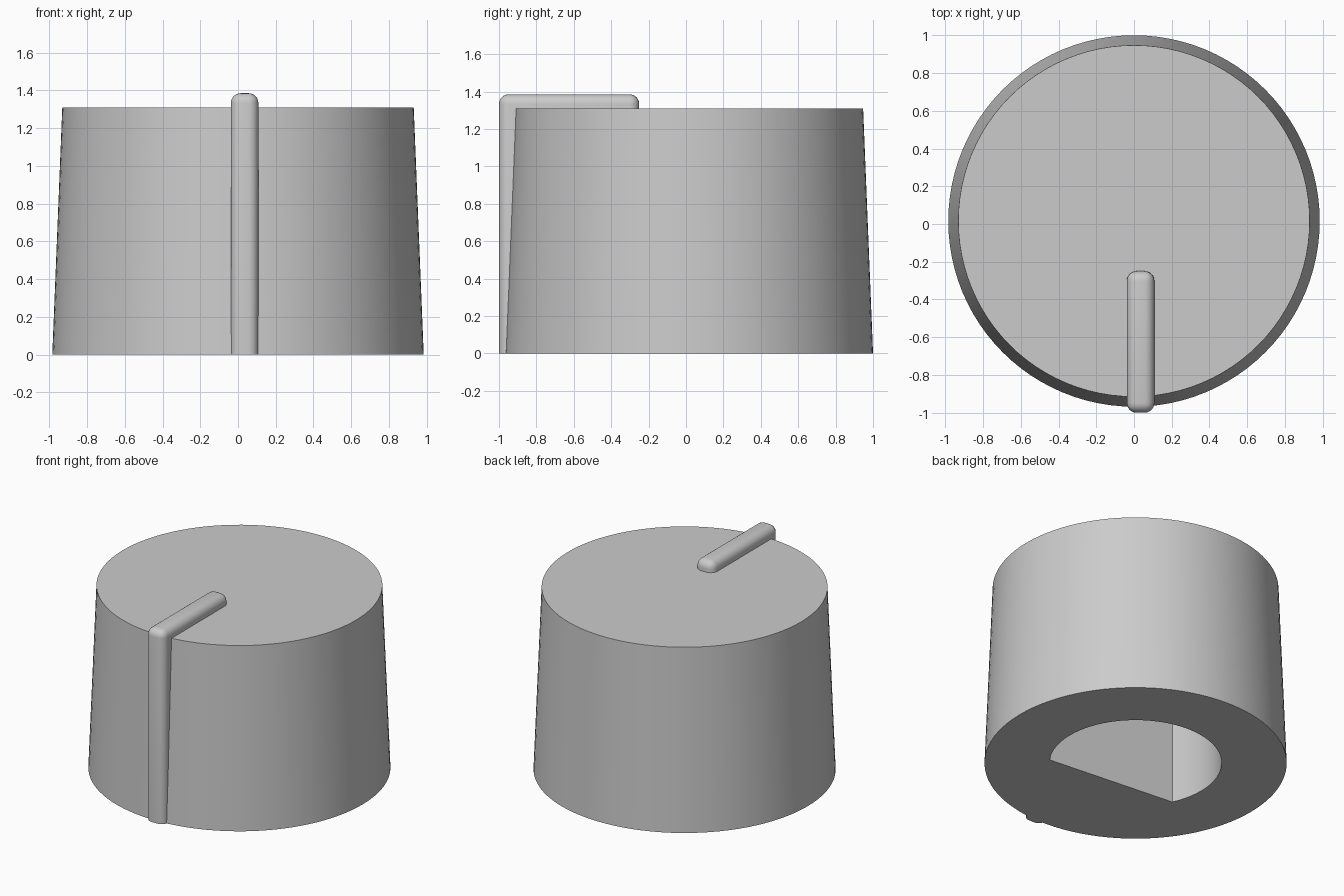
import bpy
import bmesh
from math import acos, cos, sin, pi, radians

if "Cube" in bpy.data.objects:
    bpy.data.objects.remove(bpy.data.objects["Cube"], do_unlink=True)

CENTRE_Y = 0.016
HEIGHT = 1.31

grey = bpy.data.materials.new("plain_grey")
grey.use_nodes = True
grey.diffuse_color = (0.6, 0.6, 0.6, 1)
grey.node_tree.nodes["Principled BSDF"].inputs["Base Color"].default_value = (0.6, 0.6, 0.6, 1)


def make_object(name, bm):
    bmesh.ops.recalc_face_normals(bm, faces=bm.faces)
    mesh = bpy.data.meshes.new(name)
    bm.to_mesh(mesh)
    bm.free()
    obj = bpy.data.objects.new(name, mesh)
    bpy.context.collection.objects.link(obj)
    mesh.materials.append(grey)
    return obj


def prism(points, offset):
    """Close a planar outline and extrude it by an offset."""
    bm = bmesh.new()
    face = bm.faces.new([bm.verts.new(p) for p in points])
    top = bmesh.ops.extrude_face_region(bm, geom=[face])["geom"]
    bmesh.ops.translate(bm, vec=offset, verts=[v for v in top if isinstance(v, bmesh.types.BMVert)])
    return bm


def smooth(obj):
    bpy.ops.object.select_all(action="DESELECT")
    obj.select_set(True)
    bpy.context.view_layer.objects.active = obj
    bpy.ops.object.shade_smooth_by_angle(angle=radians(35))


# Tapered knob body
bpy.ops.mesh.primitive_cone_add(vertices=96, radius1=0.984, radius2=0.931, depth=HEIGHT,
                                location=(0, CENTRE_Y, HEIGHT / 2))
body = bpy.context.object
body.name = "knob_body"
body.data.materials.append(grey)

# D-shaped shaft socket in the underside, its flat turned slightly off the front
SOCKET_R, FLAT_DISTANCE, DEPTH = 0.56, 0.282, 0.95
flat_dir = -pi / 2 - radians(5.5)
half = acos(FLAT_DISTANCE / SOCKET_R)
steps = 64
angles = [flat_dir + half + (2 * pi - 2 * half) * i / steps for i in range(steps + 1)]
outline = [(SOCKET_R * cos(a), CENTRE_Y + SOCKET_R * sin(a), -0.2) for a in angles]
cutter = make_object("socket_cutter", prism(outline, (0, 0, DEPTH + 0.2)))
cutter.hide_render = True

cut = body.modifiers.new("socket", "BOOLEAN")
cut.operation = "DIFFERENCE"
cut.solver = "EXACT"
cut.object = cutter
bpy.context.view_layer.objects.active = body
bpy.ops.object.modifier_apply(modifier=cut.name)
bpy.data.objects.remove(cutter, do_unlink=True)
smooth(body)

# Pointer ridge: an L-shaped bar down the front and over the top, with rounded edges
WIDTH, LEFT_EDGE = 0.146, -0.038
side = [(-1, 0), (-1, 1.385), (-0.25, 1.385), (-0.25, 1.15), (-0.8, 1.15), (-0.8, 0)]
bm = prism([(LEFT_EDGE, y, z) for y, z in side], (WIDTH, 0, 0))
bmesh.ops.recalc_face_normals(bm, faces=bm.faces)
rounded = [e for e in bm.edges if max(v.co.z for v in e.verts) > 0.01]
bmesh.ops.bevel(bm, geom=rounded, offset=0.052, segments=6, profile=0.5, affect="EDGES")
smooth(make_object("pointer_ridge", bm))
